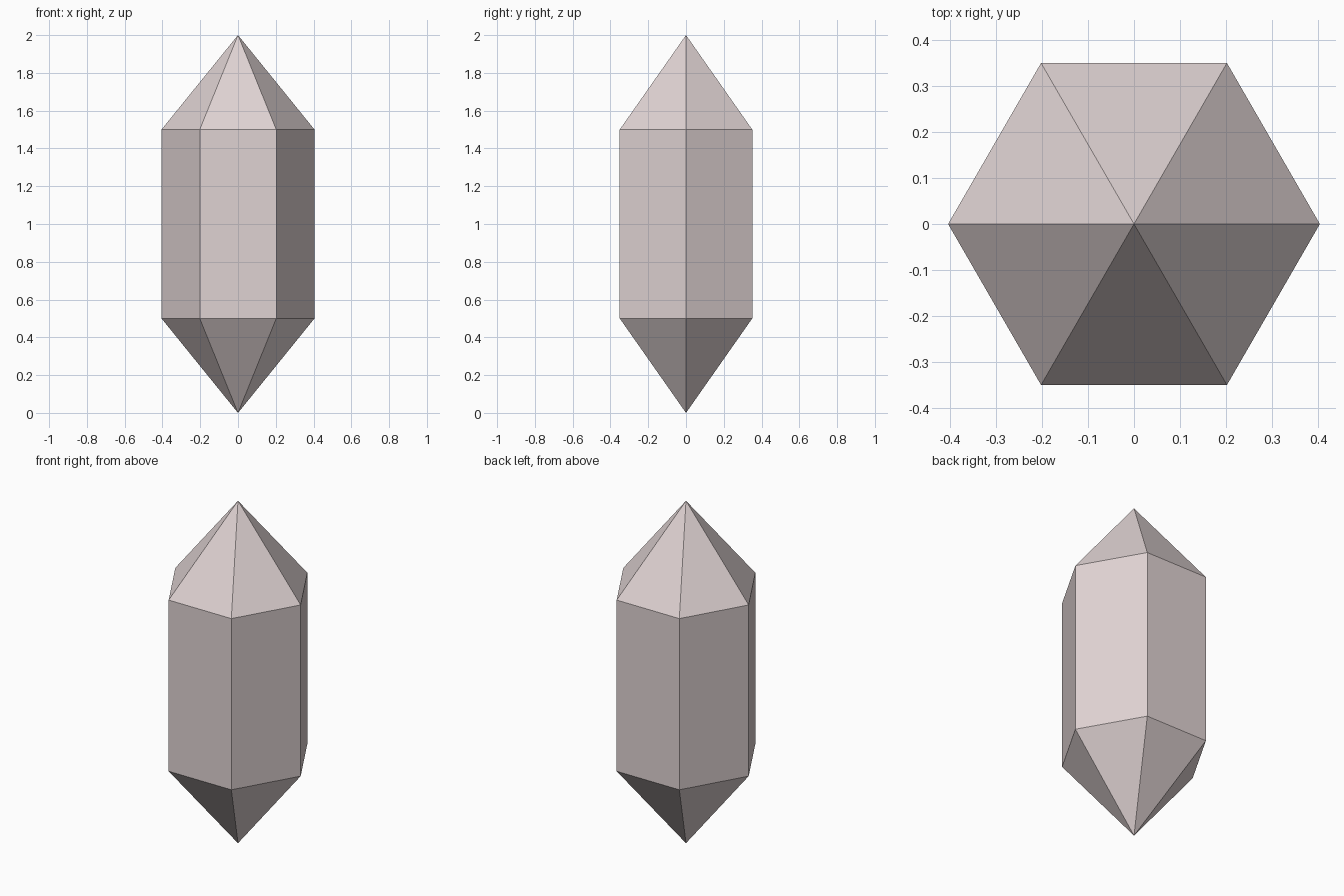
import bpy
import bmesh
from math import cos, sin, pi

cube = bpy.data.objects.get("Cube")
if cube:
    bpy.data.objects.remove(cube, do_unlink=True)

SIDES = 6
RADIUS = 0.405
HEIGHT = 2.0
LOWER, UPPER = 0.5, 1.5

# Pale rose stone
stone = bpy.data.materials.new("pale_rose_stone")
stone.use_nodes = True
colour = (0.74, 0.65, 0.65, 1.0)
stone.diffuse_color = colour
stone.node_tree.nodes["Principled BSDF"].inputs["Base Color"].default_value = colour

bm = bmesh.new()


def ring(z):
    """Hexagon of vertices with corners on the x axis."""
    angles = [2 * pi * i / SIDES for i in range(SIDES)]
    return [bm.verts.new((RADIUS * cos(a), RADIUS * sin(a), z)) for a in angles]


# Prism body closed by a point at each end
low, high = ring(LOWER), ring(UPPER)
base, tip = bm.verts.new((0, 0, 0)), bm.verts.new((0, 0, HEIGHT))
for i in range(SIDES):
    j = (i + 1) % SIDES
    bm.faces.new((low[i], low[j], high[j], high[i]))
    bm.faces.new((high[i], high[j], tip))
    bm.faces.new((low[j], low[i], base))
bmesh.ops.recalc_face_normals(bm, faces=bm.faces)

mesh = bpy.data.meshes.new("crystal")
bm.to_mesh(mesh)
bm.free()
mesh.materials.append(stone)
crystal = bpy.data.objects.new("crystal", mesh)
bpy.context.collection.objects.link(crystal)
